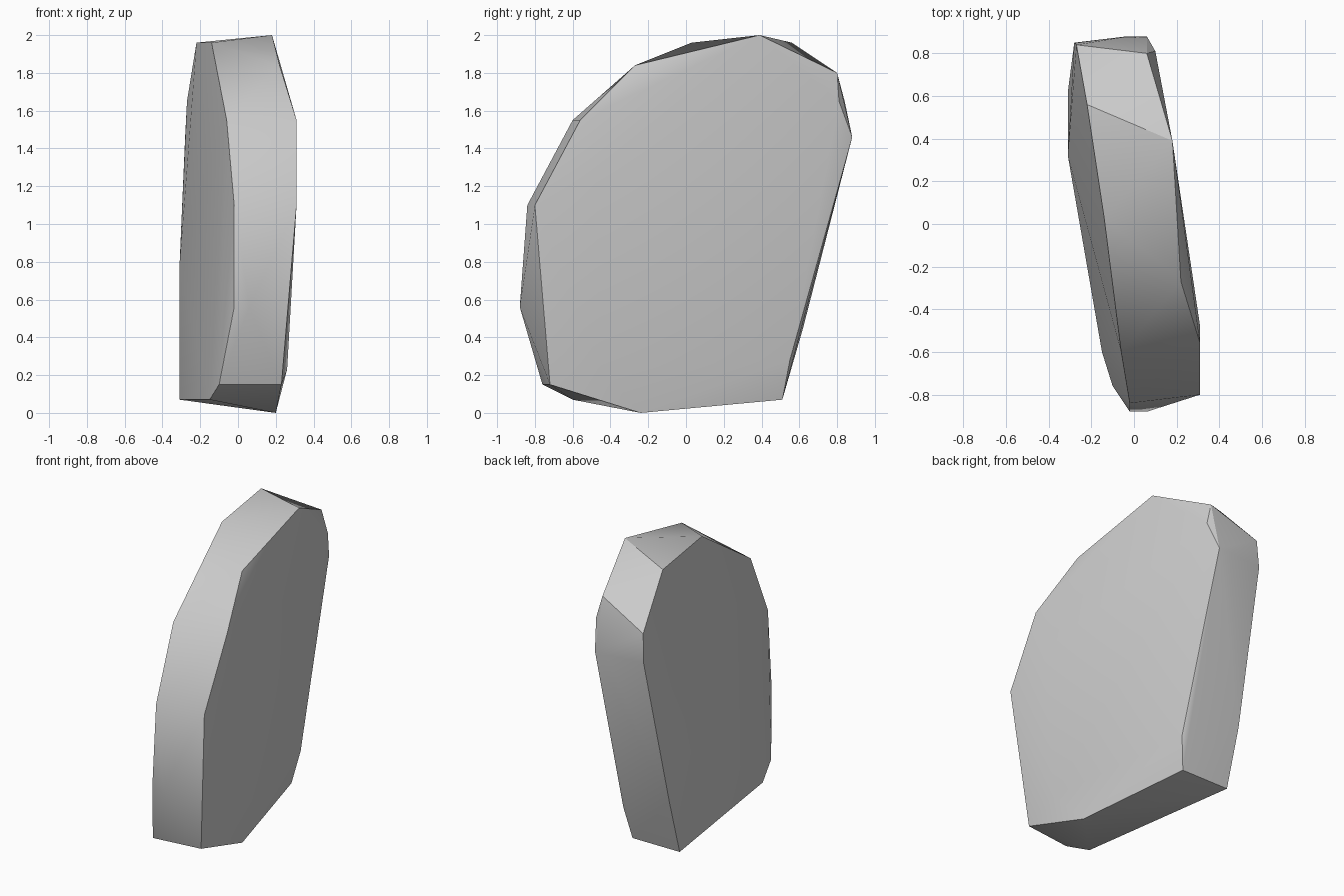
import bpy, bmesh, math

default_cube = bpy.data.objects.get("Cube")
if default_cube:
    bpy.data.objects.remove(default_cube, do_unlink=True)


def make_material(name, color):
    material = bpy.data.materials.new(name)
    material.use_nodes = True
    material.diffuse_color = color
    shader = next(n for n in material.node_tree.nodes if n.type == "BSDF_PRINCIPLED")
    shader.inputs["Base Color"].default_value = color
    shader.inputs["Roughness"].default_value = 1
    return material


def make_chipped_stone(name, outlines, material):
    """Wrap a convex skin around the corner outlines of a chipped slab."""
    bm = bmesh.new()
    for outline in outlines:
        for corner in outline:
            bm.verts.new(corner)
    bmesh.ops.convex_hull(bm, input=bm.verts[:])
    # Remove corners swallowed by the hull
    loose = [v for v in bm.verts if not v.link_faces]
    bmesh.ops.delete(bm, geom=loose, context="VERTS")
    bmesh.ops.dissolve_limit(bm, angle_limit=math.radians(1),
                             verts=bm.verts[:], edges=bm.edges[:])
    bmesh.ops.recalc_face_normals(bm, faces=bm.faces[:])
    mesh = bpy.data.meshes.new(name)
    bm.to_mesh(mesh)
    bm.free()
    mesh.materials.append(material)
    stone = bpy.data.objects.new(name, mesh)
    bpy.context.collection.objects.link(stone)
    return stone


# Outline of the broad left face, from the bottom round the front to the back
left_face = [
    (.2, -.24, 0), (.23, -.72, .15), (.31, -.8, 1.1), (.31, -.56, 1.55),
    (.22, -.27, 1.84), (.18, .39, 2), (.06, .8, 1.8), (.1, .81, 1.65),
    (.06, .88, 1.46), (.08, .55, .28), (.04, .51, .07),
]

# Slight swell of the left face
left_swell = [(.26, -.45, .23), (.31, -.48, 1.25)]

# Outline of the broad right face, in the same order
right_face = [
    (-.15, -.6, .07), (-.1, -.76, .15), (-.02, -.88, .56), (-.02, -.84, 1.1),
    (-.06, -.6, 1.55), (-.14, .03, 1.96), (-.22, .56, 1.96),
    (-.27, .84, 1.65), (-.28, .85, 1.46), (-.31, .62, .45), (-.31, .51, .07),
]

# Swell of the right face and the ridges on the front and back rims
right_swell = [(-.31, .32, .77)]
rim_ridges = [(.06, -.88, .56), (-.03, .88, 1.46)]

# Stone slab
grey_stone = make_material("grey stone", (.6, .6, .6, 1))
stone = make_chipped_stone(
    "stone_slab",
    [left_face, left_swell, right_face, right_swell, rim_ridges],
    grey_stone,
)

# Soft facets with crisp chipped edges
bpy.ops.object.select_all(action="DESELECT")
stone.select_set(True)
bpy.context.view_layer.objects.active = stone
bpy.ops.object.shade_smooth_by_angle(angle=math.radians(30))
